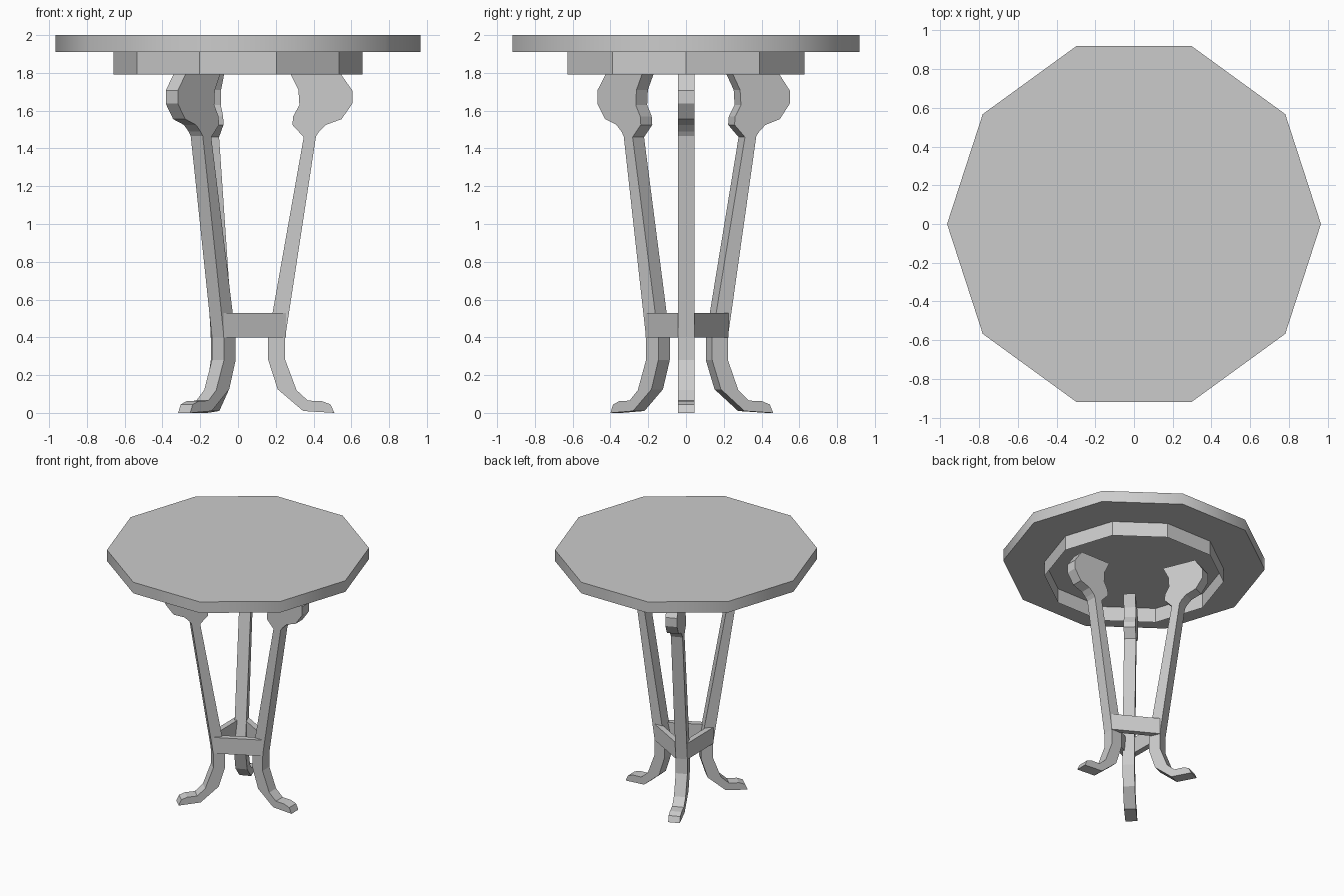
import bpy, bmesh, math
from mathutils import Matrix, Vector

if "Cube" in bpy.data.objects:
    bpy.data.objects.remove(bpy.data.objects["Cube"])


def make_object(name, bm):
    bmesh.ops.recalc_face_normals(bm, faces=bm.faces[:])
    mesh = bpy.data.meshes.new(name)
    bm.to_mesh(mesh)
    bm.free()
    obj = bpy.data.objects.new(name, mesh)
    bpy.context.collection.objects.link(obj)
    return obj


def decagon(name, radius, z0, z1, capped):
    bm = bmesh.new()
    ring = []
    for z in (z0, z1):
        ring.append([bm.verts.new((radius * math.cos(math.tau * i / 10),
                                   radius * math.sin(math.tau * i / 10), z))
                     for i in range(10)])
    for i in range(10):
        j = (i + 1) % 10
        bm.faces.new((ring[0][i], ring[0][j], ring[1][j], ring[1][i]))
    if capped:
        bm.faces.new(ring[0])
        bm.faces.new(ring[1])
    return make_object(name, bm)


# Ten-sided top with softened rim, and the open apron band beneath it
top = decagon("table_top", 0.965, 1.91, 2.0, True)
bpy.context.view_layer.objects.active = top
top.select_set(True)
bpy.ops.object.shade_smooth_by_angle(angle=math.radians(40))
decagon("apron", 0.66, 1.792, 1.91, False)

# Leg silhouette (radius, height): outer edge down, then inner edge up
LEG = [(0.54, 1.80), (0.605, 1.707), (0.605, 1.637),
       (0.548, 1.555), (0.466, 1.525), (0.43, 1.49), (0.413, 1.465),
       (0.25, 0.40), (0.25, 0.28), (0.31, 0.12), (0.37, 0.065),
       (0.445, 0.062), (0.49, 0.045), (0.51, 0.0),
       (0.345, 0.01), (0.21, 0.125), (0.16, 0.28), (0.16, 0.40),
       (0.348, 1.46), (0.288, 1.525), (0.292, 1.57), (0.325, 1.63),
       (0.32, 1.71), (0.275, 1.80)]
HALF = 0.044


def leg(name, place):
    bm = bmesh.new()
    face = bm.faces.new([bm.verts.new((r, -HALF, z)) for r, z in LEG])
    ext = bmesh.ops.extrude_face_region(bm, geom=[face], use_keep_orig=True)
    moved = [g for g in ext["geom"] if isinstance(g, bmesh.types.BMVert)]
    bmesh.ops.translate(bm, verts=moved, vec=(0, 2 * HALF, 0))
    bm.transform(place)
    make_object(name, bm)


# Flat rail between the outer corners of two neighbouring legs
def stretcher(name, place_a, place_b):
    a = place_a @ Vector((0.253, HALF, 0))
    b = place_b @ Vector((0.253, -HALF, 0))
    along = b - a
    inward = Vector((-along.y, along.x, 0)).normalized() * 0.044
    centre = (a + b + inward) / 2
    bm = bmesh.new()
    bmesh.ops.create_cube(bm, size=1)
    bm.transform(Matrix.Translation((centre.x, centre.y, 0.465))
                 @ Matrix.Rotation(math.atan2(along.y, along.x), 4, 'Z')
                 @ Matrix.Diagonal((along.length, 0.044, 0.13, 1)))
    make_object(name, bm)


# Three slightly unevenly placed legs: name, angle, offset
LEGS = [("right_leg", 0, (0, 0.002)),
        ("back_leg", 112.6, (-0.007, -0.026)),
        ("front_leg", 226.5, (0.066, 0))]
places = [Matrix.Translation((x, y, 0)) @ Matrix.Rotation(math.radians(deg), 4, 'Z')
          for _, deg, (x, y) in LEGS]
for i, (name, _, _) in enumerate(LEGS):
    leg(name, places[i])
    stretcher(f"stretcher_{i + 1}", places[i], places[(i + 1) % 3])
